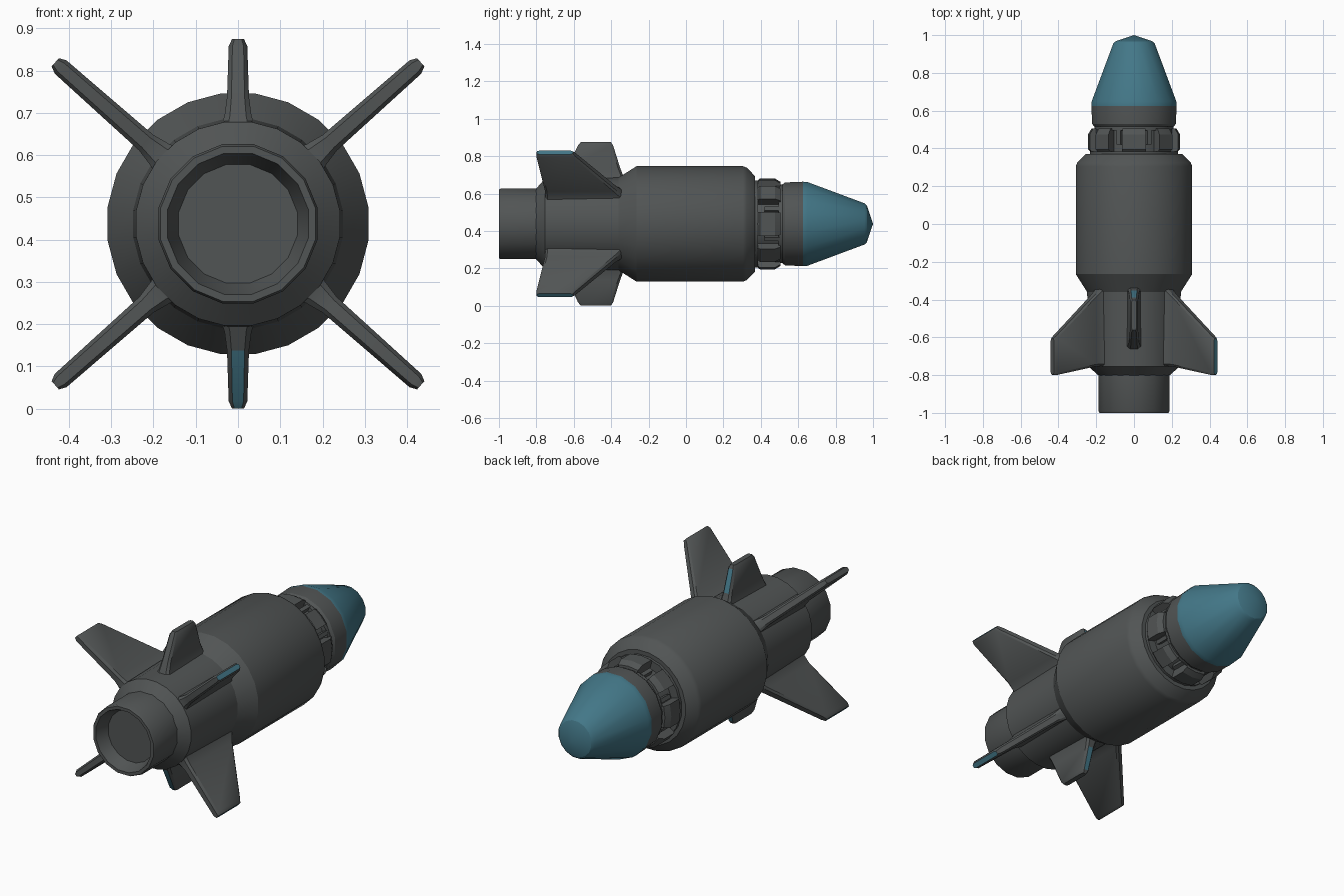
import bpy, bmesh, math
from mathutils import Vector

if "Cube" in bpy.data.objects:
    bpy.data.objects.remove(bpy.data.objects["Cube"])

CZ = 0.4375  # height of the long axis


def material(name, rgb):
    m = bpy.data.materials.new(name)
    m.diffuse_color = (*rgb, 1)
    m.use_nodes = True
    m.node_tree.nodes["Principled BSDF"].inputs["Base Color"].default_value = m.diffuse_color
    return m


GREY = material("dark_grey", (0.083, 0.09, 0.09))
TEAL = material("teal", (0.056, 0.185, 0.245))


def finish(name, bm, angle=30):
    bmesh.ops.remove_doubles(bm, verts=bm.verts, dist=1e-5)
    bmesh.ops.recalc_face_normals(bm, faces=bm.faces)
    me = bpy.data.meshes.new(name)
    bm.to_mesh(me)
    bm.free()
    me.materials.append(GREY)
    me.materials.append(TEAL)
    ob = bpy.data.objects.new(name, me)
    bpy.context.collection.objects.link(ob)
    bpy.ops.object.select_all(action='DESELECT')
    ob.select_set(True)
    bpy.context.view_layer.objects.active = ob
    bpy.ops.object.shade_smooth_by_angle(angle=math.radians(angle))
    return ob


def point(r, a, y):
    return Vector((r * math.cos(a), y, CZ + r * math.sin(a)))


def lathe(name, profile, n, teal_from=9.0, angle=30):
    """Turn a (y, radius) profile about the long axis; teal in front of teal_from."""
    bm = bmesh.new()
    rings = []
    for y, r in profile:
        rings.append([bm.verts.new(point(r, 2 * math.pi * (i + 0.5) / n, y)) for i in range(n)])
    for k in range(len(rings) - 1):
        for i in range(n):
            j = (i + 1) % n
            f = bm.faces.new((rings[k][i], rings[k][j], rings[k + 1][j], rings[k + 1][i]))
            f.material_index = int((profile[k][0] + profile[k + 1][0]) / 2 > teal_from)
    return finish(name, bm, angle)


def loft(bm, loops, teal):
    """Skin a stack of closed loops and cap both ends."""
    vs = [[bm.verts.new(p) for p in l] for l in loops]
    n = len(vs[0])
    for k in range(len(vs) - 1):
        for j in range(n):
            f = bm.faces.new((vs[k][j], vs[k][(j + 1) % n], vs[k + 1][(j + 1) % n], vs[k + 1][j]))
            f.material_index = int((k, j) in teal)
    bm.faces.new(vs[0])
    bm.faces.new(vs[-1]).material_index = int("tip" in teal)


def fin(name, ang, stations, teal):
    """Stations are (radius, rear y, front y, half thickness)."""
    bm = bmesh.new()
    out = Vector((math.cos(ang), 0, math.sin(ang)))
    side = Vector((-math.sin(ang), 0, math.cos(ang)))
    loops = []
    for r, y0, y1, t in stations:
        h, d = t * 0.6, 0.012
        sec = [(-h, y0), (-t, y0 + d), (-t, y1 - d), (-h, y1),
               (h, y1), (t, y1 - d), (t, y0 + d), (h, y0)]
        loops.append([Vector((0, y, CZ)) + out * r + side * s for s, y in sec])
    loft(bm, loops, teal)
    finish(name, bm)


# main body with stepped tail
lathe("main_body", [(-0.81, 0.0), (-0.81, 0.18), (-0.755, 0.243), (-0.36, 0.25),
                    (-0.265, 0.311), (0.305, 0.311), (0.325, 0.303), (0.37, 0.257),
                    (0.37, 0.0)], 24)

# exhaust nozzle with recessed mouth
lathe("nozzle", [(-0.78, 0.0), (-0.78, 0.192), (-0.99, 0.192), (-1.0, 0.187),
                 (-1.0, 0.17), (-0.985, 0.165), (-0.93, 0.143), (-0.93, 0.0)], 16)

# neck core and its two flanges
lathe("neck_core", [(0.36, 0.19), (0.53, 0.19)], 16)
lathe("neck_rear_flange", [(0.36, 0.0), (0.36, 0.235), (0.385, 0.235), (0.385, 0.18)], 20)
lathe("neck_front_flange", [(0.495, 0.18), (0.495, 0.212), (0.53, 0.212), (0.53, 0.0)], 20)

# coupling blocks around the neck
bm = bmesh.new()
for i in range(8):
    a = i * math.pi / 4
    w = 0.27 if i % 2 == 0 else 0.2
    loops = []
    for r, y0, y1 in ((0.17, 0.37, 0.51), (0.225, 0.375, 0.505), (0.243, 0.395, 0.475)):
        loops.append([point(r, a - w, y0), point(r, a, y0), point(r, a + w, y0),
                      point(r, a + w, y1), point(r, a, y1), point(r, a - w, y1)])
    loft(bm, loops, set())
    # thin clip beside each block
    b = a + math.pi / 8
    loft(bm, [[point(r, b - 0.05, 0.42), point(r, b + 0.05, 0.42),
               point(r, b + 0.05, 0.5), point(r, b - 0.05, 0.5)] for r in (0.18, 0.215)], set())
finish("coupling_blocks", bm)

# nose: grey collar and teal cone
lathe("nose_cone", [(0.515, 0.0), (0.515, 0.215), (0.53, 0.226), (0.625, 0.23), (0.65, 0.228),
                    (0.955, 0.112), (0.967, 0.1), (1.0, 0.0)], 16, teal_from=0.626, angle=25)

# four long diagonal fins
LONG = [(0.19, -0.765, -0.31, 0.06), (0.245, -0.752, -0.335, 0.034), (0.29, -0.755, -0.375, 0.025),
        (0.56, -0.80, -0.592, 0.021), (0.577, -0.797, -0.605, 0.013)]
D = math.atan2(0.38, 0.43)
for name, ang, teal in (("upper_right_fin", D, {"tip"}), ("upper_left_fin", math.pi - D, set()),
                        ("lower_left_fin", math.pi + D, {"tip"}), ("lower_right_fin", -D, {"tip"})):
    fin(name, ang, LONG, teal)

# two short vertical fins
SHORT = [(0.2, -0.68, -0.305, 0.05), (0.255, -0.655, -0.335, 0.032), (0.3, -0.635, -0.352, 0.026),
         (0.42, -0.577, -0.39, 0.022), (0.4375, -0.562, -0.402, 0.014)]
fin("top_fin", math.pi / 2, SHORT, {(2, 3)})
fin("bottom_fin", -math.pi / 2, SHORT, {(2, 3), (2, 7), (3, 7)})
